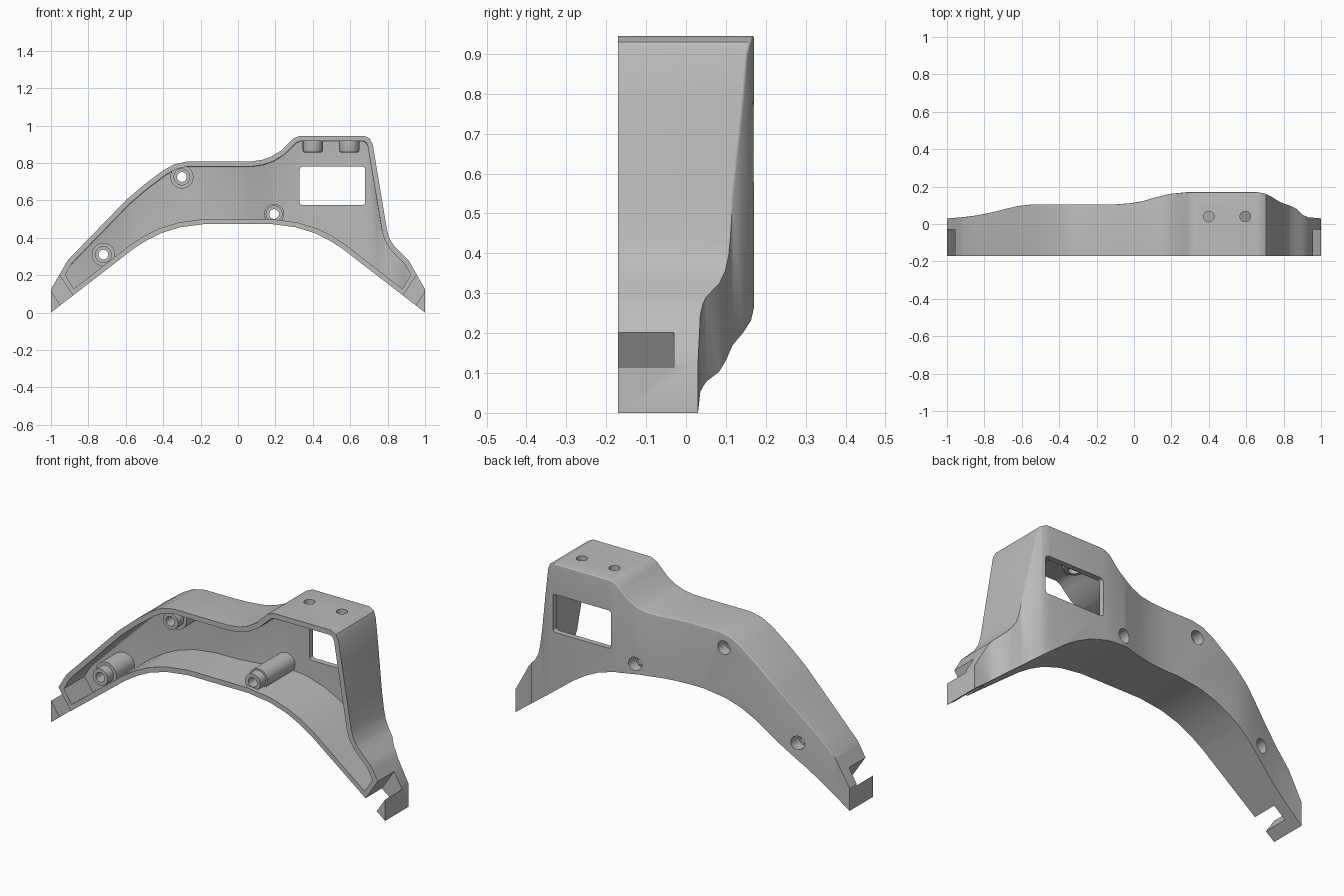
import bpy, bmesh, math
from mathutils import Vector

if "Cube" in bpy.data.objects:
    bpy.data.objects.remove(bpy.data.objects["Cube"])

grey = bpy.data.materials.new("plain grey")
grey.use_nodes = True
grey.diffuse_color = (0.5, 0.5, 0.5, 1)
grey.node_tree.nodes["Principled BSDF"].inputs["Base Color"].default_value = (0.5, 0.5, 0.5, 1)

FRONT, BACK, WALL = -0.17, 0.17, 0.027

# Upper and lower edges of the bracket, left to right
TOP = [(-.91, .28), (-.6, .6), (-.5, .685), (-.4, .76), (-.34, .793), (-.27, .808), (.07, .808),
       (.13, .817), (.18, .835), (.23, .866), (.295, .93), (.33, .945), (.675, .945),
       (.705, .93), (.72, .9), (.797, .44), (.81, .395), (.835, .355), (.915, .275)]
ARCH = [(-.56, .34), (-.49, .385), (-.41, .425), (-.31, .456), (-.18, .473), (.18, .473),
        (.31, .456), (.41, .425), (.49, .385), (.56, .34)]
# Depth of the rear surface along x
DEPTH = [(-1, .03), (-.92, .036), (-.84, .046), (-.76, .062), (-.69, .08), (-.62, .096),
         (-.55, .104), (-.1, .105), (-.02, .111), (.05, .123), (.12, .143), (.19, .161),
         (.28, .17), (.66, .17), (.7, .163), (.74, .143), (.78, .117), (.83, .1),
         (.865, .084), (.9, .05), (.93, .036), (1, .03)]


def rear(x):
    for (x0, y0), (x1, y1) in zip(DEPTH, DEPTH[1:]):
        if x <= x1:
            return y0 + (y1 - y0) * max(0, x - x0) / (x1 - x0)
    return DEPTH[-1][1]


def inset(points, d):
    """Offset a clockwise outline inwards with mitred corners."""
    pts = [Vector(p) for p in points]
    result = []
    for i, p in enumerate(pts):
        a = (p - pts[i - 1]).normalized()
        b = (pts[(i + 1) % len(pts)] - p).normalized()
        na, nb = Vector((a.y, -a.x)), Vector((b.y, -b.x))
        result.append(p + (na + nb) * d / (1 + na.dot(nb)))
    return result


def make_object(name, bm):
    bmesh.ops.recalc_face_normals(bm, faces=bm.faces[:])
    mesh = bpy.data.meshes.new(name)
    bm.to_mesh(mesh)
    bm.free()
    mesh.materials.append(grey)
    obj = bpy.data.objects.new(name, mesh)
    bpy.context.collection.objects.link(obj)
    return obj


def prism(name, outline, y0, y1, rounded=(), radius=0, follow=False):
    """Extrude an outline along y, round chosen rear edges, bend the rear to its depth."""
    bm = bmesh.new()
    near = [bm.verts.new((p[0], y0, p[1])) for p in outline]
    far = [bm.verts.new((p[0], y1, p[1])) for p in outline]
    n = len(near)
    bm.faces.new(near)
    bm.faces.new(far[::-1])
    for i in range(n):
        j = (i + 1) % n
        bm.faces.new((near[i], far[i], far[j], near[j]))
    bmesh.ops.recalc_face_normals(bm, faces=bm.faces[:])
    if radius:
        edges = [bm.edges.get((far[i], far[i + 1])) for i in rounded]
        bmesh.ops.bevel(bm, geom=edges, offset=radius, offset_type='OFFSET', segments=5,
                        profile=0.5, affect='EDGES', clamp_overlap=True)
    if follow:
        for x, _ in DEPTH[1:-1]:
            bmesh.ops.bisect_plane(bm, geom=bm.verts[:] + bm.edges[:] + bm.faces[:],
                                   dist=1e-5, plane_co=(x, 0, 0), plane_no=(1, 0, 0))
        for v in bm.verts:
            if v.co.y > -0.1:
                v.co.y += rear(v.co.x) - BACK
    return make_object(name, bm)


def lathe(name, profile, centre, axis, steps=40):
    """Revolve a closed (radius, distance) profile about the y or z axis."""
    bm = bmesh.new()
    rings = []
    for k in range(steps):
        t = math.tau * k / steps
        ring = []
        for r, d in profile:
            c, s = r * math.cos(t), r * math.sin(t)
            offset = (c, d, s) if axis == 'Y' else (c, s, d)
            ring.append(bm.verts.new(Vector(centre) + Vector(offset)))
        rings.append(ring)
    n = len(profile)
    for k in range(steps):
        a, b = rings[k], rings[(k + 1) % steps]
        for i in range(n):
            j = (i + 1) % n
            bm.faces.new((a[i], a[j], b[j], b[i]))
    bmesh.ops.remove_doubles(bm, verts=bm.verts[:], dist=1e-6)
    return make_object(name, bm)


def cylinder(name, radius, centre, axis, d0, d1):
    return lathe(name, [(0, d0), (radius, d0), (radius, d1), (0, d1)], centre, axis)


# Solid body
body_outline = [(-1, 0), (-1, .125)] + TOP + [(1, .125), (1, 0)] + ARCH[::-1]
first = 2
body = prism("bracket_body", body_outline, FRONT, BACK,
             range(first, first + len(TOP) - 4), 0.033, True)

# Hollow interior, open at the front
hollow = [(-.885, .087), (-.955, .2)] + TOP + [(.955, .2), (.885, .087)] + ARCH[::-1]
cutters = [prism("cavity_cutter", inset(hollow, WALL), -0.3, BACK - 0.03,
                 range(first, first + len(TOP) - 4), 0.015, True)]

# Hook slots at both ends
for side in (-1, 1):
    slot = [(1.03, .16), (.93, .01), (.855, .05), (.99, .2525)]
    cutters.append(prism("slot_cutter", [(side * x, z) for x, z in slot], -0.3, -0.03))

# Window with small rounded corners
window = []
for cx, cz, start in ((.665, .765, 0), (.345, .765, 90), (.345, .59, 180), (.665, .59, 270)):
    for step in range(4):
        t = math.radians(start + 30 * step)
        window.append((cx + .015 * math.cos(t), cz + .015 * math.sin(t)))
cutters.append(prism("window_cutter", window, 0, 0.3))

# Screw bosses on the rear wall
BOSSES = {"upper_boss": (-.3, .725, .062), "end_boss": (-.72, .31, .062),
          "arch_boss": (.193, .527, .054)}
parts = [body]
for name, (x, z, r) in BOSSES.items():
    y = rear(x)
    parts.append(lathe(name, [(.026, -.15), (.045, -.15), (.045, -.1), (r, -.1), (r, y - .017),
                              (.036, y - .017), (.036, y - .06), (.026, y - .06)],
                       (x, 0, z), 'Y'))
    cutters.append(cylinder("rear_hole_cutter", .036, (x, 0, z), 'Y', y - .055, .3))

# Hanging bosses under the top plate
for name, x in (("top_boss_right", .4), ("top_boss_left", .595)):
    parts.append(lathe(name, [(.028, .855), (.044, .855), (.051, .859), (.054, .868),
                              (.054, .93), (.028, .93)], (x, .04, 0), 'Z'))
    cutters.append(cylinder("top_hole_cutter", .028, (x, .04, 0), 'Z', .88, 1.1))

# Cut the body and discard the cutters
for cutter in cutters:
    cutter.hide_render = True
    mod = body.modifiers.new("cut", 'BOOLEAN')
    mod.operation, mod.object, mod.solver = 'DIFFERENCE', cutter, 'EXACT'
bpy.context.view_layer.update()
result = bpy.data.meshes.new_from_object(body.evaluated_get(bpy.context.evaluated_depsgraph_get()))
body.modifiers.clear()
body.data = result
body.data.materials.clear()
body.data.materials.append(grey)
for cutter in cutters:
    bpy.data.objects.remove(cutter)

# Smooth curved surfaces, keep edges sharp
bpy.ops.object.select_all(action='DESELECT')
for obj in parts:
    obj.select_set(True)
bpy.context.view_layer.objects.active = body
bpy.ops.object.shade_smooth_by_angle(angle=math.radians(30))
